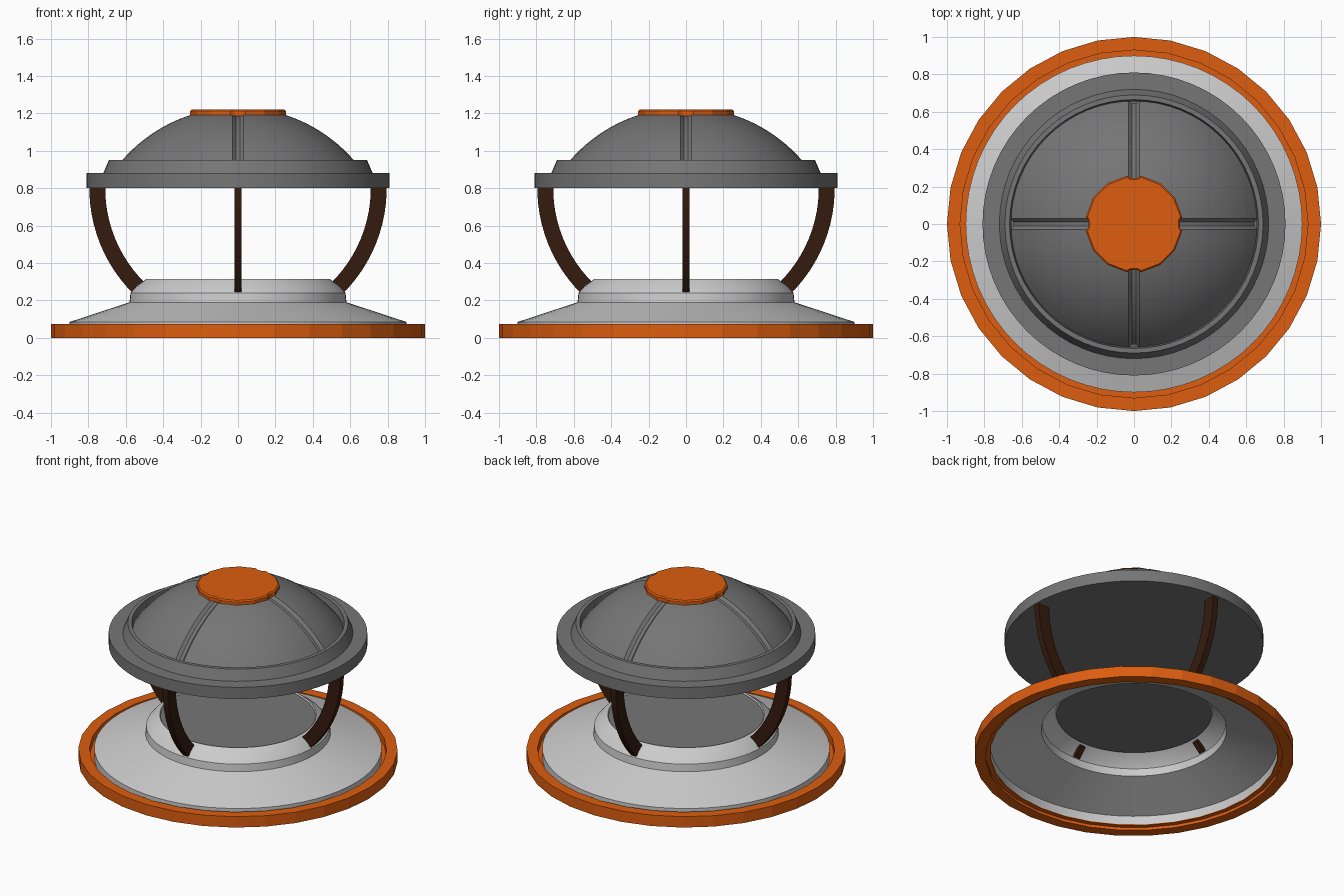
import bpy, bmesh
from math import sin, cos, asin, pi, sqrt, radians

if "Cube" in bpy.data.objects:
    bpy.data.objects.remove(bpy.data.objects["Cube"])


def material(name, rgb):
    m = bpy.data.materials.new(name)
    m.diffuse_color = (*rgb, 1)
    m.use_nodes = True
    m.node_tree.nodes["Principled BSDF"].inputs["Base Color"].default_value = m.diffuse_color
    return m


ORANGE = material("orange", (0.72, 0.11, 0.005))
BROWN = material("dark_brown", (0.035, 0.011, 0.004))
GREY = material("dark_grey", (0.18, 0.18, 0.18))
LIGHT = material("light_grey", (0.55, 0.55, 0.55))


def finish(name, bm, mat, smooth=None, fix_normals=True):
    if fix_normals:
        bmesh.ops.recalc_face_normals(bm, faces=bm.faces[:])
    me = bpy.data.meshes.new(name)
    bm.to_mesh(me)
    bm.free()
    ob = bpy.data.objects.new(name, me)
    bpy.context.collection.objects.link(ob)
    me.materials.append(mat)
    if smooth:
        bpy.ops.object.select_all(action='DESELECT')
        ob.select_set(True)
        bpy.context.view_layer.objects.active = ob
        bpy.ops.object.shade_smooth_by_angle(angle=radians(smooth))
    return ob


def skin(bm, rings, closed=False):
    """Join successive vertex rings with quads."""
    n = len(rings[0])
    pairs = list(zip(rings, rings[1:]))
    if closed:
        pairs.append((rings[-1], rings[0]))
    for a, b in pairs:
        for i in range(n):
            j = (i + 1) % n
            bm.faces.new((a[i], a[j], b[j], b[i]))


def lathe(name, profile, sides, mat, closed=False, cap_first=False,
          cap_last=False, smooth=None):
    bm = bmesh.new()
    rings = [[bm.verts.new((r * cos(2 * pi * i / sides), r * sin(2 * pi * i / sides), z))
              for i in range(sides)] for r, z in profile]
    skin(bm, rings, closed)
    if cap_first:
        bm.faces.new(rings[0])
    if cap_last:
        bm.faces.new(rings[-1])
    return finish(name, bm, mat, smooth)


# Base: faceted orange ring with an inner ledge
lathe("base_ring", [(1, 0), (1, .075), (.93, .075), (.93, .025), (.9, .025),
                    (.9, .02), (.93, .02), (.93, 0)], 32, ORANGE, closed=True)

# Base: hollow light skirt and the plate on top of it
lathe("base_skirt", [(.9, .02), (.9, .085), (.58, .19), (.575, .24), (.545, .275),
                     (.49, .315), (.485, .305)], 64, LIGHT, smooth=30)
lathe("base_plate", [(.485, .305)], 64, GREY, cap_first=True)

# Roof: stepped rim, closed underneath, with a recess around the dome
lathe("roof_rim", [(.81, .80), (.81, .88), (.72, .88), (.69, .95), (.665, .95),
                   (.655, .885)], 64, GREY, cap_first=True, smooth=30)


# Dome: spherical shell with four shallow grooves along the axes
def dome():
    bm = bmesh.new()
    rings = []
    for k in range(15):
        r = .66 - .44 * k / 14
        z = .41 + sqrt(.676 - r * r)
        ring = []
        for q in range(4):
            a, b = asin(.012 / r), asin(.03 / r)
            angles = [(-a, .018), (a, .018)]
            angles += [(b + (pi / 2 - 2 * b) * i / 12, 0) for i in range(13)]
            for t, drop in angles:
                t += q * pi / 2
                s = 1 - drop / .82
                ring.append(bm.verts.new((r * s * cos(t), r * s * sin(t), .41 + (z - .41) * s)))
        rings.append(ring)
    skin(bm, rings)
    bm.faces.new(rings[-1])
    finish("roof_dome", bm, GREY, smooth=30)


dome()


# Cap: twelve-sided orange button, notched where it meets the grooves
def cap():
    bm = bmesh.new()
    rings = []
    for grow, z in ((0, 1.185), (0, 1.212), (-.008, 1.22)):
        rings.append([bm.verts.new(((r + grow) * cos(radians(d + 90 * q)),
                                    (r + grow) * sin(radians(d + 90 * q)), z))
                      for q in range(4)
                      for d, r in ((-4, .246), (4, .246), (9, .26), (33, .26),
                                   (57, .26), (81, .26))])
    skin(bm, rings)
    bm.faces.new(rings[0])
    bm.faces.new(rings[-1])
    finish("top_cap", bm, ORANGE)


cap()


# Legs: four curved bars, each a 45 degree arc of square section
def leg(index):
    bm = bmesh.new()
    rings = []
    for k in range(13):
        t = radians(2 - 48 * k / 12)
        rings.append([bm.verts.new((r * cos(t), y, .80 + r * sin(t)))
                      for r, y in ((.71, -.02), (.795, -.02), (.795, .02), (.71, .02))])
    skin(bm, rings)
    bm.faces.new(rings[0])
    bm.faces.new(rings[-1])
    ob = finish(f"leg_{index + 1}", bm, BROWN, smooth=30)
    ob.rotation_euler.z = index * pi / 2


for i in range(4):
    leg(i)
